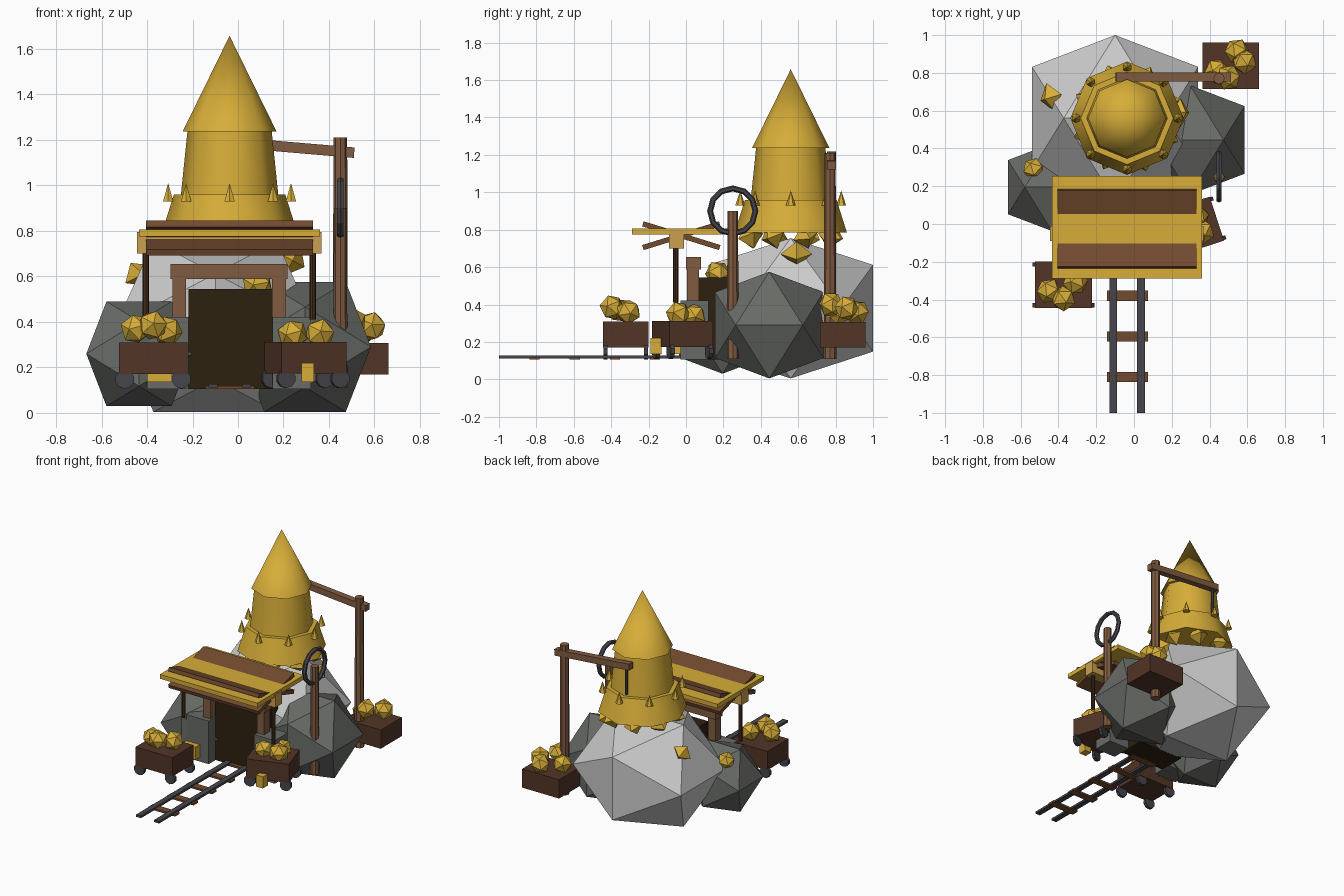
import bpy, bmesh, math
from mathutils import Matrix, Vector, Euler

if "Cube" in bpy.data.objects:
    bpy.data.objects.remove(bpy.data.objects["Cube"], do_unlink=True)


def material(name, *rgb):
    m = bpy.data.materials.new(name)
    m.use_nodes = True
    m.diffuse_color = (*rgb, 1)
    m.node_tree.nodes["Principled BSDF"].inputs["Base Color"].default_value = (*rgb, 1)
    return m


GOLD = material("gold", 0.68, 0.42, 0.04)
TAN = material("tan gold", 0.6, 0.35, 0.08)
PALE = material("pale rock", 0.6, 0.6, 0.6)
STONE = material("dark rock", 0.14, 0.148, 0.135)
CART = material("cart brown", 0.085, 0.035, 0.02)
PLANK = material("plank brown", 0.17, 0.07, 0.028)
WOOD = material("wood", 0.22, 0.107, 0.053)
DARK = material("dark wood", 0.06, 0.026, 0.011)
SHADE = material("tunnel dark", 0.026, 0.015, 0.005)
IRON = material("iron", 0.06, 0.06, 0.072)


def finish(name, bm, mat, loc=(0, 0, 0), rot=(0, 0, 0), smooth=False):
    bmesh.ops.recalc_face_normals(bm, faces=bm.faces)
    me = bpy.data.meshes.new(name)
    bm.to_mesh(me)
    bm.free()
    me.materials.append(mat)
    if smooth:
        me.shade_smooth()
        me.set_sharp_from_angle(angle=math.radians(50))
    ob = bpy.data.objects.new(name, me)
    ob.location, ob.rotation_euler = loc, rot
    bpy.context.collection.objects.link(ob)
    return ob


def block(name, mat, center, size, rot=(0, 0, 0)):
    bm = bmesh.new()
    bmesh.ops.create_cube(bm, size=1)
    bmesh.ops.scale(bm, vec=size, verts=bm.verts)
    return finish(name, bm, mat, center, rot)


def span(name, mat, x, y, z):
    """Box given by its extents on each axis."""
    return block(name, mat, [(a + b) / 2 for a, b in (x, y, z)],
                 [b - a for a, b in (x, y, z)])


def tube(name, mat, base, r1, r2, height, sides, rot=(0, 0, 0), smooth=False):
    """Cylinder, cone or frustum standing on its base point."""
    bm = bmesh.new()
    bmesh.ops.create_cone(bm, cap_ends=True, segments=sides, radius1=r1,
                          radius2=r2, depth=height)
    bmesh.ops.translate(bm, vec=(0, 0, height / 2), verts=bm.verts)
    return finish(name, bm, mat, base, rot, smooth)


def hull(name, mat, points, center, radii, rot=(0, 0, 0)):
    bm = bmesh.new()
    for p in points:
        bm.verts.new([a * b for a, b in zip(p, radii)])
    bmesh.ops.convex_hull(bm, input=bm.verts)
    return finish(name, bm, mat, center, rot)


# Golden-ratio icosahedron with unit half extents, and an octahedron
g = (math.sqrt(5) - 1) / 2
ICO = []
for s in (-1, 1):
    for t in (-1, 1):
        ICO += [(s * g, 0, t), (0, s, t * g), (s, t * g, 0)]
OCTA = [(1, 0, 0), (-1, 0, 0), (0, 1, 0), (0, -1, 0), (0, 0, 1), (0, 0, -1)]


def nugget(name, center, r=0.058, turn=0.4):
    hull(name, GOLD, ICO, center, (r, r, r), (turn, turn / 2, turn * 2))


# Boulders
hull("main_boulder", PALE, ICO, (-0.1, 0.56, 0.38), (0.44, 0.44, 0.375))
hull("left_boulder", STONE, ICO, (0.295, 0.445, 0.29), (0.29, 0.29, 0.285))
hull("right_boulder", STONE, ICO, (-0.435, 0.195, 0.26), (0.232, 0.232, 0.23))

# Golden tower in three tiers with a ring of spikes
tx, ty = -0.037, 0.56
tube("tower_base", GOLD, (tx, ty, 0.785), 0.3, 0.245, 0.175, 8, smooth=True)
tube("tower_middle", GOLD, (tx, ty, 0.95), 0.215, 0.185, 0.29, 8, smooth=True)
tube("tower_spire", GOLD, (tx, ty, 1.238), 0.206, 0, 0.42, 8, smooth=True)
for i in range(8):
    a = i * math.pi / 4
    tube("tower_spike", GOLD, (tx + 0.27 * math.cos(a), ty + 0.27 * math.sin(a), 0.93),
         0.026, 0, 0.08, 6)

# Crystals under the tower rim and on the rocks
for i in range(8):
    a = i * math.pi / 4 + 0.35
    hull("rim_crystal", GOLD, OCTA,
         (tx + 0.23 * math.cos(a), ty + 0.23 * math.sin(a), 0.765),
         (0.07, 0.07, 0.07), (0.3, 0.2, a))
hull("left_crystal", GOLD, OCTA, (0.24, 0.59, 0.67), (0.06, 0.085, 0.075), (0, 0.5, 0))
hull("right_crystal", GOLD, OCTA, (-0.44, 0.67, 0.61), (0.07, 0.08, 0.06), (0, -0.6, 0.3))
nugget("door_nugget", (0.085, 0.17, 0.565), 0.06)
nugget("boulder_nugget", (-0.53, 0.29, 0.43), 0.052)

# Mine entrance
span("tunnel", SHADE, (-0.218, 0.152), (0.05, 0.25), (0.105, 0.545))
for name, x0, x1 in (("right", -0.4, -0.218), ("left", 0.152, 0.32)):
    span(name + "_entrance_stone", STONE, (x0, x1), (-0.03, 0.12), (0.105, 0.422))
for name, x in (("right", -0.259), ("left", 0.18)):
    span(name + "_door_post", WOOD, (x - 0.03, x + 0.03), (0.005, 0.07), (0.12, 0.6))
span("door_lintel", WOOD, (-0.297, 0.218), (0, 0.08), (0.588, 0.655))

# Flat canopy with crossed planks and thin posts
span("canopy", GOLD, (-0.435, 0.36), (-0.288, 0.255), (0.775, 0.807))
span("canopy_beam", TAN, (-0.445, 0.367), (-0.09, -0.01), (0.7, 0.795))
for side in (-1, 1):
    block("canopy_plank", PLANK, (-0.037, -0.025, 0.768), (0.735, 0.43, 0.028),
          (side * 0.3, 0, 0))
for x in (-0.405, 0.328):
    tube("canopy_post", DARK, (x, -0.055, 0.41), 0.014, 0.014, 0.3, 8)

# Track
for x in (-0.11, 0.037):
    span("rail", IRON, (x - 0.02, x + 0.02), (-1, 0.06), (0.112, 0.128))
for i in range(5):
    block("track_tie", PLANK, (-0.035, -0.81 + 0.215 * i, 0.112), (0.217, 0.054, 0.014))


# Ore carts
def cart(name, center, turn, wheels):
    frame = Matrix.Translation(center) @ Matrix.Rotation(turn, 4, "Z")
    block(name, CART, center, (0.3, 0.245, 0.138), (0, 0, turn))
    if wheels:
        for sx in (-1, 1):
            for sy in (-1, 1):
                p = frame @ Vector((sx * 0.125, sy * 0.108 + 0.011, -0.092))
                tube(name + "_wheel", IRON, p, 0.042, 0.042, 0.022, 10,
                     (math.pi / 2, 0, turn))


cart("right_cart", (-0.373, -0.322, 0.24), 0, True)
cart("left_cart", (0.296, -0.018, 0.243), math.radians(18), True)
cart("back_cart", (0.512, 0.838, 0.238), 0, False)
ORE = {
    "right_cart_ore": [(-0.45, -0.355, 0.37), (-0.375, -0.395, 0.385), (-0.31, -0.307, 0.36)],
    "left_cart_ore": [(0.24, -0.04, 0.345), (0.36, -0.04, 0.35), (0.33, 0.04, 0.34)],
    "back_cart_ore": [(0.545, 0.915, 0.36), (0.585, 0.86, 0.38),
                      (0.44, 0.81, 0.35), (0.5, 0.775, 0.4)],
}
for name, spots in ORE.items():
    for i, p in enumerate(spots):
        nugget(name, p, turn=0.3 + i)

# Gold bars by the carts
span("left_gold_bar", GOLD, (0.28, 0.335), (-0.19, -0.13), (0.135, 0.22))
span("right_gold_bar", GOLD, (-0.4, -0.29), (-0.08, 0), (0.135, 0.23))

# Crane: post, tilted arm and hanging rope
tube("crane_post", WOOD, (0.45, 0.77, 0.11), 0.034, 0.03, 1.1, 8)
block("crane_arm", WOOD, (0.207, 0.778, 1.17), (0.61, 0.046, 0.046), (0, 0.085, 0))
tube("crane_rope", IRON, (-0.06, 0.778, 0.98), 0.01, 0.01, 0.2, 6)

# Pulley wheel on its own post
tube("wheel_post", WOOD, (0.45, 0.25, 0.11), 0.032, 0.028, 0.79, 8)
bm = bmesh.new()
n, k = 12, 6
rows = []
for i in range(n):
    a = 2 * math.pi * i / n
    row = []
    for j in range(k):
        b = 2 * math.pi * j / k
        r = 0.121 + 0.016 * math.cos(b)
        row.append(bm.verts.new((0.016 * math.sin(b), r * math.cos(a), r * math.sin(a))))
    rows.append(row)
for i in range(n):
    p, q = rows[i], rows[(i + 1) % n]
    for j in range(k):
        bm.faces.new((p[j], q[j], q[(j + 1) % k], p[(j + 1) % k]))
finish("pulley_wheel", bm, IRON, (0.45, 0.25, 0.9))
